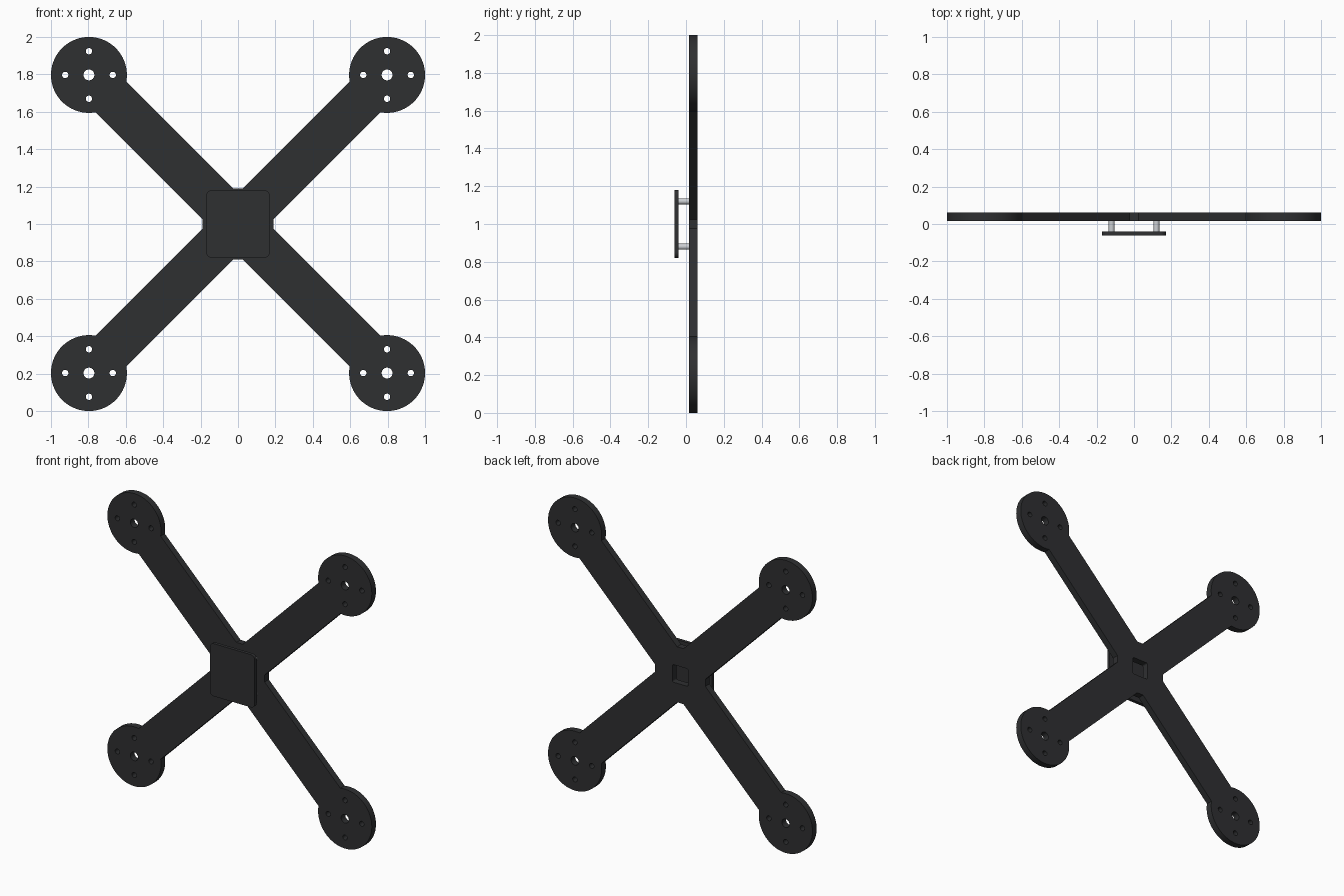
import bpy, bmesh
from math import pi, cos, sin, asin, sqrt, radians

if "Cube" in bpy.data.objects:
    bpy.data.objects.remove(bpy.data.objects["Cube"])

def material(name, rgb):
    m = bpy.data.materials.new(name)
    m.diffuse_color = (*rgb, 1)
    m.use_nodes = True
    m.node_tree.nodes["Principled BSDF"].inputs["Base Color"].default_value = m.diffuse_color
    return m

carbon = material("carbon", (0.028, 0.029, 0.031))
metal = material("metal", (0.6, 0.62, 0.65))

def circle(cx, cz, r, n=32):
    return [(cx + r * cos(2 * pi * i / n), cz + r * sin(2 * pi * i / n)) for i in range(n)]

def rounded_rect(w, h, r, n=8):
    pts = []
    for k, (sx, sz) in enumerate([(1, 1), (-1, 1), (-1, -1), (1, -1)]):
        for i in range(n + 1):
            a = (k + i / n) * pi / 2
            pts.append((sx * (w / 2 - r) + r * cos(a), sz * (h / 2 - r) + r * sin(a)))
    return pts

def plate(name, loops, y0, y1, mat):
    """Extrude an outline with holes, standing upright in XZ around z = 1."""
    cu = bpy.data.curves.new(name, 'CURVE')
    cu.dimensions, cu.fill_mode, cu.extrude = '2D', 'BOTH', (y1 - y0) / 2
    for pts in loops:
        s = cu.splines.new('POLY')
        s.points.add(len(pts) - 1)
        for p, (x, z) in zip(s.points, pts):
            p.co = (x, z, 0, 1)
        s.use_cyclic_u = True
    ob = bpy.data.objects.new(name, cu)
    bpy.context.collection.objects.link(ob)
    ob.location, ob.rotation_euler = (0, (y0 + y1) / 2, 1), (pi / 2, 0, 0)
    bpy.ops.object.select_all(action='DESELECT')
    ob.select_set(True)
    bpy.context.view_layer.objects.active = ob
    bpy.ops.object.convert(target='MESH')
    ob = bpy.context.object
    ob.name = name
    # weld caps to walls
    bm = bmesh.new()
    bm.from_mesh(ob.data)
    bmesh.ops.remove_doubles(bm, verts=bm.verts, dist=1e-5)
    bmesh.ops.recalc_face_normals(bm, faces=bm.faces)
    bm.to_mesh(ob.data)
    bm.free()
    ob.data.materials.clear()
    ob.data.materials.append(mat)
    bpy.ops.object.shade_smooth_by_angle(angle=radians(30))
    return ob

# X frame: one arm outline along its own axis, repeated four times
PAD, R, HALF = 0.797, 0.203, 0.117
reach = PAD * sqrt(2)
a0 = pi - asin(HALF / R)
arm = [(0.151, -HALF)]
arm += [(reach + R * cos(t), R * sin(t)) for t in (-a0 + 2 * a0 * i / 56 for i in range(57))]
arm += [(0.151, HALF)]
outline = []
for k in range(4):
    c, s = cos(pi / 4 + k * pi / 2), sin(pi / 4 + k * pi / 2)
    outline += [(u * c - v * s, u * s + v * c) for u, v in arm]

# Motor pad holes and centre window
holes = [rounded_rect(0.12, 0.12, 0.01, 4)]
for sx in (-1, 1):
    for sz in (-1, 1):
        cx, cz = sx * PAD, sz * PAD
        holes.append(circle(cx, cz, 0.029))
        for dx, dz in ((1, 0), (-1, 0), (0, 1), (0, -1)):
            holes.append(circle(cx + 0.127 * dx, cz + 0.127 * dz, 0.017, 24))
plate("x_frame", [outline] + holes, 0.017, 0.062, carbon)

# Front cover plate
plate("cover_plate", [rounded_rect(0.34, 0.36, 0.03)], -0.062, -0.040, carbon)

# Four standoffs between cover and frame
for sx in (-1, 1):
    for sz in (-1, 1):
        bpy.ops.mesh.primitive_cylinder_add(vertices=24, radius=0.016, depth=0.059,
            location=(sx * 0.12, -0.0115, 1 + sz * 0.12), rotation=(pi / 2, 0, 0))
        ob = bpy.context.object
        ob.name = "standoff"
        ob.data.materials.append(metal)
        bpy.ops.object.shade_smooth_by_angle(angle=radians(30))
